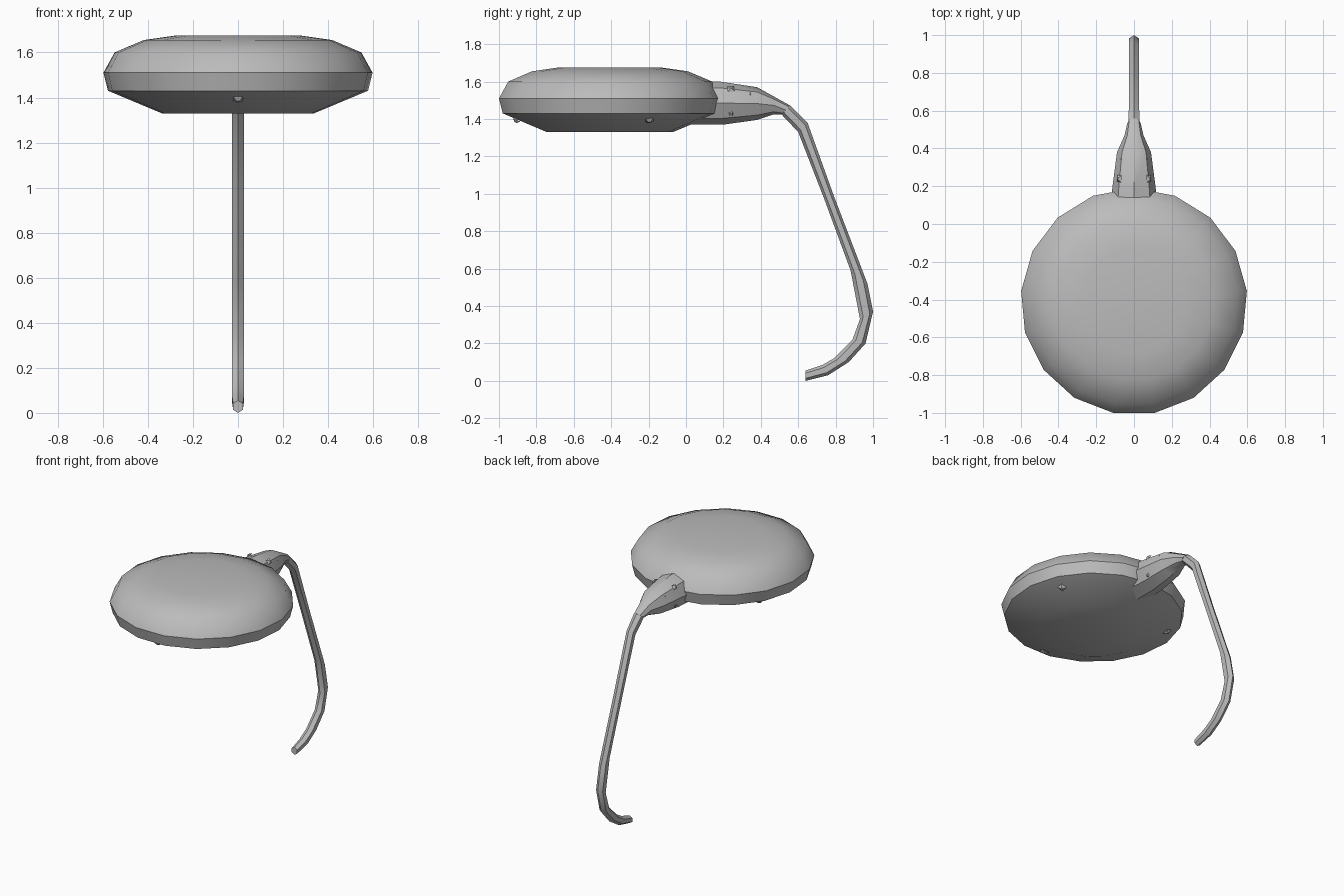
import bpy, bmesh, math
from mathutils import Vector

cube = bpy.data.objects.get("Cube")
if cube:
    bpy.data.objects.remove(cube)

GREY = (0.5, 0.5, 0.5, 1)
grey = bpy.data.materials.new("plain grey")
grey.use_nodes = True
grey.diffuse_color = GREY
grey.node_tree.nodes["Principled BSDF"].inputs["Base Color"].default_value = GREY


def loft(name, rings, angle):
    """Skin a list of equally long point rings and cap both ends."""
    bm = bmesh.new()
    loops = [[bm.verts.new(p) for p in ring] for ring in rings]
    n = len(loops[0])
    for a, b in zip(loops, loops[1:]):
        for i in range(n):
            j = (i + 1) % n
            bm.faces.new((a[i], a[j], b[j], b[i]))
    bm.faces.new(loops[0])
    bm.faces.new(loops[-1])
    bmesh.ops.recalc_face_normals(bm, faces=bm.faces)
    mesh = bpy.data.meshes.new(name)
    bm.to_mesh(mesh)
    bm.free()
    mesh.materials.append(grey)
    obj = bpy.data.objects.new(name, mesh)
    bpy.context.collection.objects.link(obj)
    bpy.ops.object.select_all(action='DESELECT')
    obj.select_set(True)
    bpy.context.view_layer.objects.active = obj
    bpy.ops.object.shade_smooth_by_angle(angle=math.radians(angle))
    return obj


def circle(r, z, y=-0.41, sides=17):
    # One corner pair straddles the front
    turns = [math.tau * (i + 0.5) / sides - math.pi / 2 for i in range(sides)]
    return [Vector((r * math.cos(t), y + r * math.sin(t), z)) for t in turns]


def section(outer, inner, half_width, sides=8):
    # Oval ring spanning an outer and an inner point of the side outline
    outer, inner = Vector((0, *outer)), Vector((0, *inner))
    mid, up = (outer + inner) / 2, (outer - inner) / 2
    side = Vector((half_width, 0, 0))
    turns = [math.tau * i / sides for i in range(sides)]
    return [mid + up * math.cos(t) + side * math.sin(t) for t in turns]


# Rounded disc with a chamfered underside
disc_profile = [(0.34, 1.33), (0.58, 1.43), (0.6, 1.51), (0.55, 1.6),
                (0.42, 1.655), (0.28, 1.675)]
loft("disc_body", [circle(r, z) for r, z in disc_profile], 40)

# Tapering neck that leaves the back of the disc
neck = [((0.02, 1.60), (0.02, 1.37), 0.13),
        ((0.18, 1.60), (0.20, 1.37), 0.115),
        ((0.38, 1.57), (0.38, 1.395), 0.09),
        ((0.47, 1.52), (0.47, 1.425), 0.05),
        ((0.56, 1.47), (0.51, 1.425), 0.035)]
loft("neck", [section(*s) for s in neck], 40)

# Long thin stalk hooking forward at the foot
stalk = [neck[-1],
         ((0.65, 1.38), (0.60, 1.33), 0.03),
         ((0.79, 0.99), (0.74, 0.97), 0.03),
         ((0.97, 0.52), (0.88, 0.59), 0.03),
         ((1.00, 0.37), (0.93, 0.33), 0.03),
         ((0.96, 0.20), (0.89, 0.22), 0.03),
         ((0.87, 0.10), (0.79, 0.12), 0.03),
         ((0.76, 0.03), (0.73, 0.085), 0.03),
         ((0.64, 0.00), (0.64, 0.055), 0.025)]
loft("stalk", [section(*s, sides=6) for s in stalk], 40)


def stud(name, centre, normal, size):
    # Small low pyramid standing on a surface
    centre, normal = Vector(centre), Vector(normal).normalized()
    a = normal.orthogonal().normalized()
    b = normal.cross(a)
    base = [centre + a * size * math.cos(t) + b * size * math.sin(t)
            for t in (0, math.pi / 2, math.pi, 3 * math.pi / 2)]
    tip = [centre.lerp(p, 0.3) + normal * size * 0.5 for p in base]
    loft(name, [base, tip], 10)


# Studs under the rim, at the front and both sides
for name, x, y in (("front", 0, -0.91), ("left", 0.5, -0.17), ("right", -0.5, -0.17)):
    out = Vector((x, y + 0.41, 0)).normalized()
    spot = Vector((0, -0.41, 1.395)) + out * 0.495
    stud(name + "_stud", spot, out * 0.4 - Vector((0, 0, 0.9)), 0.03)

# Rough studs on both cheeks of the neck
for label, s in (("left", 1), ("right", -1)):
    for i, (y, z) in enumerate(((0.24, 1.56), (0.34, 1.53), (0.24, 1.43), (0.34, 1.44))):
        stud(f"{label}_neck_stud_{i + 1}", (s * (0.115 - 0.2 * (y - 0.18)) * 0.75, y, z),
             (s, 0, (z - 1.485) * 10), 0.025)
